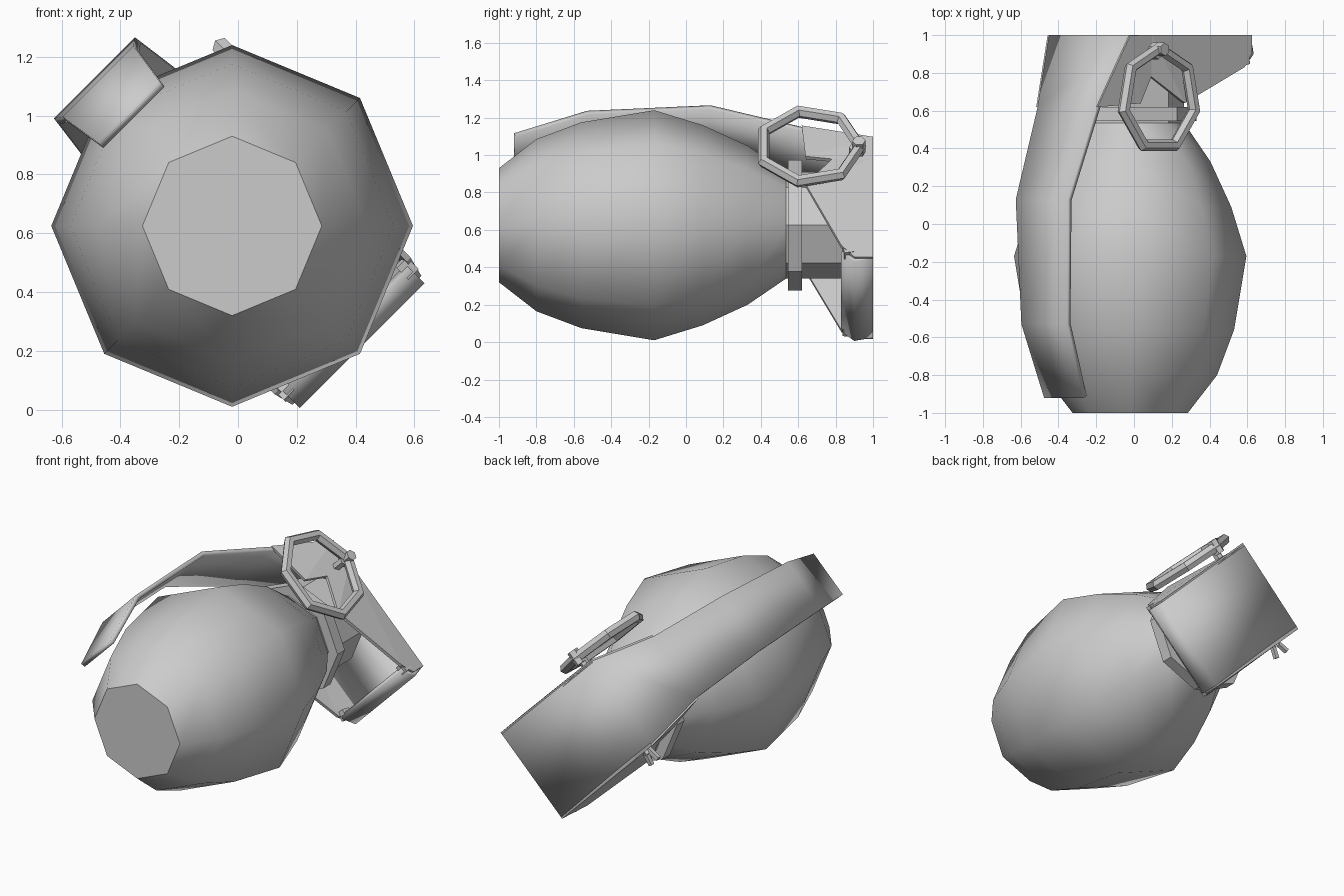
import bpy, bmesh, math
from mathutils import Vector

if "Cube" in bpy.data.objects:
    bpy.data.objects.remove(bpy.data.objects["Cube"])

S = math.sqrt(0.5)
MID = 0.025  # sideways centre of the lever


def P(u, v, y):
    """u = outward toward the lever, v = across the lever, y = long axis."""
    return Vector((-0.02 + (v - u) * S, y, 0.625 + (u + v) * S))


def make(name, verts, faces, smooth=None, fix=True):
    me = bpy.data.meshes.new(name)
    me.from_pydata([tuple(p) for p in verts], [], faces)
    if fix:
        bm = bmesh.new()
        bm.from_mesh(me)
        bmesh.ops.recalc_face_normals(bm, faces=bm.faces)
        bm.to_mesh(me)
        bm.free()
    ob = bpy.data.objects.new(name, me)
    bpy.context.collection.objects.link(ob)
    if smooth:
        bpy.context.view_layer.objects.active = ob
        ob.select_set(True)
        bpy.ops.object.shade_smooth_by_angle(angle=math.radians(smooth))
        ob.select_set(False)
    return ob


def lathe(name, profile, n=8, smooth=None):
    """Turn (y, radius) pairs around the long axis, with capped ends."""
    verts, faces = [], []
    for y, r in profile:
        for i in range(n):
            a = math.tau * i / n
            verts.append((-0.02 + r * math.cos(a), y, 0.625 + r * math.sin(a)))
    for k in range(len(profile) - 1):
        for i in range(n):
            j = (i + 1) % n
            faces.append((k * n + i, k * n + j, k * n + n + j, k * n + n + i))
    faces += [tuple(range(n)), tuple(range(len(verts) - n, len(verts)))]
    return make(name, verts, faces, smooth)


def sheet(name, verts, faces, thick, offset=-1, fix=False, smooth=None):
    ob = make(name, verts, faces, smooth, fix)
    m = ob.modifiers.new("thickness", 'SOLIDIFY')
    m.thickness = thick
    m.offset = offset
    return ob


def rod(name, a, b, r, n=6):
    d = (b - a).normalized()
    s = d.orthogonal().normalized()
    t = d.cross(s)
    ring = [s * r * math.cos(math.tau * i / n) + t * r * math.sin(math.tau * i / n) for i in range(n)]
    verts = [a + p for p in ring] + [b + p for p in ring]
    faces = [(i, (i + 1) % n, n + (i + 1) % n, n + i) for i in range(n)]
    return make(name, verts, faces + [tuple(range(n)), tuple(range(n, 2 * n))])


# Egg-shaped body, neck and collar
lathe("body", [(-1, .305), (-.8, .46), (-.56, .55), (-.17, .615), (.09, .535),
               (.33, .425), (.55, .275)], smooth=50)
lathe("neck", [(.5, .285), (.9, .285)])
lathe("collar", [(.545, .35), (.62, .35)])

# Safety lever, end plate and folded lip as one bent strip: (y, u, half width)
strip = [(-.92, .523, .147), (-.53, .67, .17), (.13, .687, .195), (.62, .498, .22),
         (1, .333, .3), (1, -.575, .3), (.9, -.6, .3), (.83, -.53, .3)]
verts = [P(u, MID + s * h, y) for y, u, h in strip for s in (-1, 1)]
sheet("lever", verts, [(2 * i, 2 * i + 1, 2 * i + 3, 2 * i + 2) for i in range(len(strip) - 1)],
      .028, smooth=20)

# Notched side walls of the bracket: (u, half width, y)
wall = [(.498, .22, .62), (.22, .265, .64), (.17, .295, .78), (-.05, .325, .64),
        (-.505, .318, .83), (-.575, .3, .9), (-.575, .3, 1), (.17, .3, 1), (.333, .3, 1)]
for side, s in (("right", 1), ("left", -1)):
    sheet("bracket_wall_" + side, [P(u, MID + s * h, y) for u, h, y in wall],
          [(0, 1, 8), (1, 2, 7, 8), (2, 3, 7), (3, 4, 7), (4, 5, 6, 7)], .02, 0, True)

# Hinge ears beside the lip
for side, s in (("right", 1), ("left", -1)):
    rod("hinge_ear_" + side, P(-.52, MID + s * .27, .87), P(-.52, MID + s * .32, .87), .04, 4)

# Pin with split ends
rod("pin", P(.19, -.3, .9), P(.19, .4, .9), .028)
for i, s in enumerate((-1, 1)):
    rod("pin_prong_%d" % i, P(.19 + s * .015, -.26, .9), P(.19 + s * .045, -.36, .9 + s * .01), .018, 4)
rod("pin_eye", P(.19, .36, .925), P(.19, .45, .925), .035)

# Seven-sided pull ring with six-sided tube
N, M, R, T = 7, 6, .27, .034
verts, faces = [], []
for i in range(N):
    a = math.tau * i / N
    for k in range(M):
        b = math.tau * k / M
        r = R + T * math.cos(b)
        verts.append(P(.19 + r * math.sin(a), .405 + T * math.sin(b), .66 + r * math.cos(a)))
        j, l = (i + 1) % N, (k + 1) % M
        faces.append((i * M + k, i * M + l, j * M + l, j * M + k))
make("pull_ring", verts, faces)
